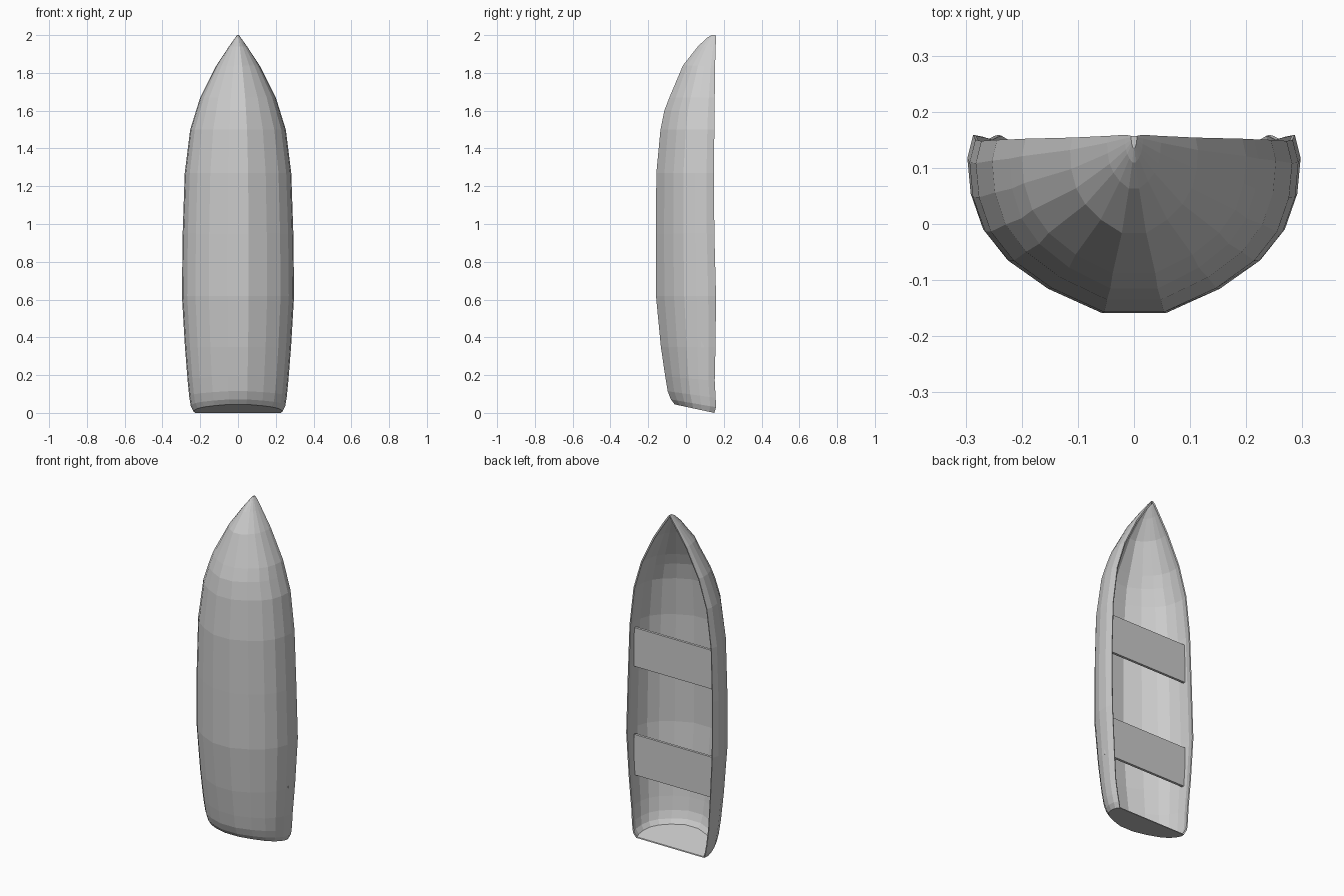
import bpy, bmesh

cube = bpy.data.objects.get("Cube")
if cube:
    bpy.data.objects.remove(cube, do_unlink=True)

grey = bpy.data.materials.new("plain grey")
grey.use_nodes = True
colour = (0.6, 0.6, 0.6, 1)
grey.diffuse_color = colour
grey.node_tree.nodes["Principled BSDF"].inputs["Base Color"].default_value = colour

# Stations along the hull: height, half width, keel y, gunwale y
STATIONS = [
    (0.00, 0.235, -0.060, 0.150), (0.03, 0.250, -0.080, 0.159),
    (0.08, 0.258, -0.097, 0.157), (0.17, 0.267, -0.110, 0.152),
    (0.35, 0.281, -0.133, 0.156), (0.62, 0.297, -0.159, 0.159),
    (0.95, 0.293, -0.159, 0.150), (1.27, 0.282, -0.157, 0.148),
    (1.50, 0.253, -0.135, 0.150), (1.60, 0.222, -0.115, 0.151),
    (1.67, 0.200, -0.088, 0.152), (1.84, 0.114, -0.016, 0.154),
    (1.94, 0.048, 0.063, 0.157), (1.985, 0.016, 0.110, 0.159),
    (2.00, 0.005, 0.135, 0.157),
]
# Half section: share of half width, share of depth above the keel
SECTION = [(0.965, 1), (1, 0.87), (0.98, 0.67), (0.905, 0.47),
           (0.76, 0.30), (0.52, 0.14), (0.19, 0)]
WALL = 0.006


def add_shell(bm, stations):
    """Loft mirrored sections along the hull and cap both ends."""
    rings = []
    for z, w, keel, top in stations:
        half = [(w * a, keel + (top - keel) * t, t) for a, t in SECTION]
        both = half + [(-x, y, t) for x, y, t in reversed(half)]
        lean = 0.045 * max(0, 1 - z / 0.35)      # raked stern
        rings.append([bm.verts.new((x, y, z + lean * (1 - t))) for x, y, t in both])
    for r, s in zip(rings, rings[1:]):
        for i in range(len(r) - 1):
            bm.faces.new((r[i], r[i + 1], s[i + 1], s[i]))
    bm.faces.new(rings[0])
    bm.faces.new(rings[-1])
    return rings


def rim_path(rings):
    """Gunwale vertices: up the left, round the bow, down the right."""
    return [r[0] for r in rings] + [r[-1] for r in reversed(rings)]


def finish(bm, name):
    bmesh.ops.recalc_face_normals(bm, faces=bm.faces)
    mesh = bpy.data.meshes.new(name)
    bm.to_mesh(mesh)
    bm.free()
    mesh.materials.append(grey)
    obj = bpy.data.objects.new(name, mesh)
    bpy.context.collection.objects.link(obj)
    return obj


# Hull: outer skin, inner skin and the gunwale strip joining them
inner = []
for z, w, keel, top in STATIONS:
    z_in = WALL + z * (1 - WALL)
    if z > 1:
        z_in = z - 0.01 * (z - 1)
    inner.append((z_in, max(w - WALL, 0.003), min(keel + WALL, top - 0.012), top - 0.002))
hull = bmesh.new()
a = rim_path(add_shell(hull, STATIONS))
b = rim_path(add_shell(hull, inner))
for i in range(len(a)):
    j = (i + 1) % len(a)
    hull.faces.new((a[i], a[j], b[j], b[i]))
finish(hull, "hull")

# Two flat benches, set below the gunwale and meeting the hull walls
for name, low, high, reach in (("stern_bench", 0.345, 0.588, 0.279),
                               ("bow_bench", 0.997, 1.23, 0.28)):
    bm = bmesh.new()
    bmesh.ops.create_cube(bm, size=1)
    bmesh.ops.scale(bm, vec=(2 * reach, 0.015, high - low), verts=bm.verts)
    bmesh.ops.translate(bm, vec=(0, 0.088, (low + high) / 2), verts=bm.verts)
    finish(bm, name)
